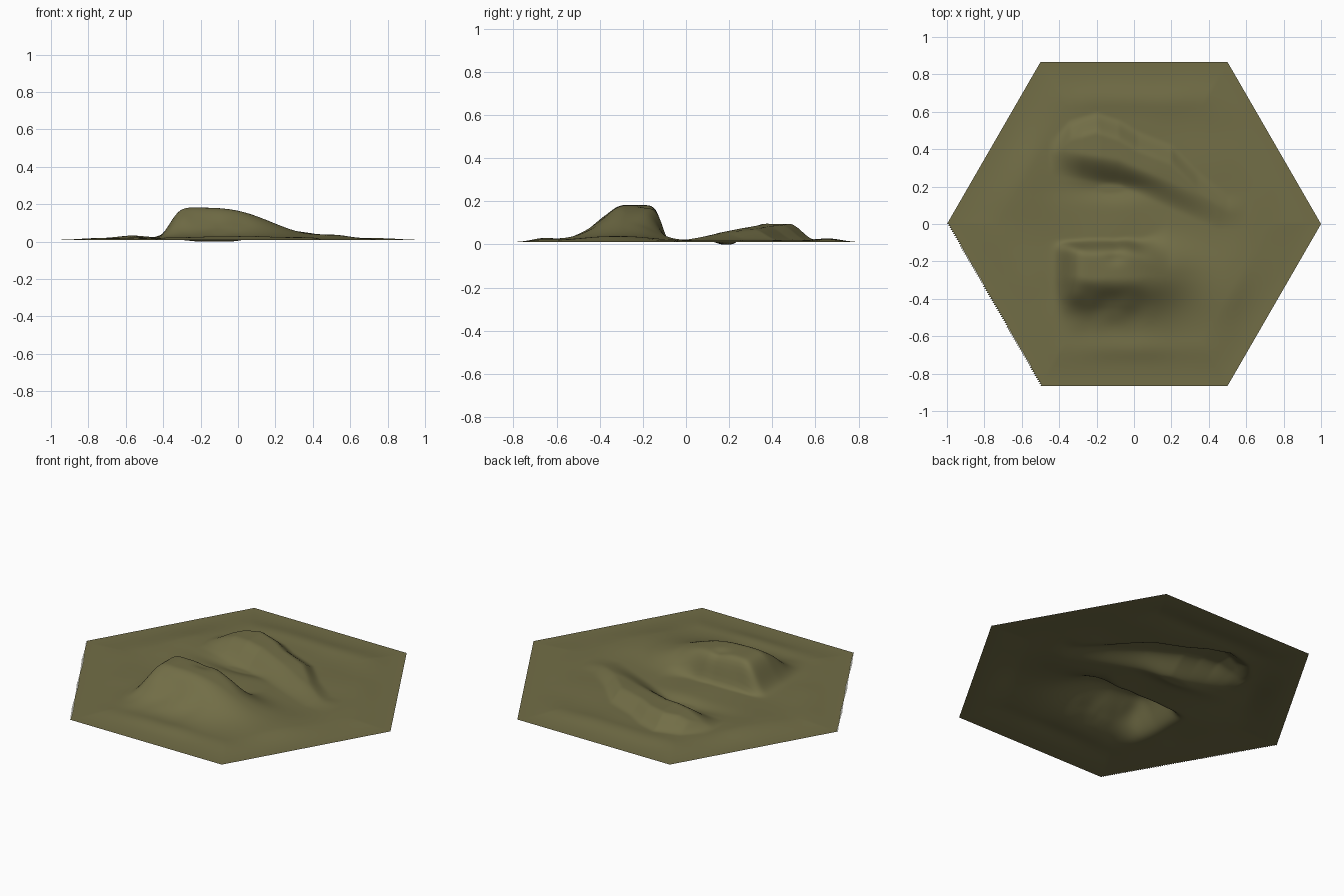
import bpy, bmesh, math
from mathutils import Vector, noise

if "Cube" in bpy.data.objects:
    bpy.data.objects.remove(bpy.data.objects["Cube"])

N = 80                      # grid divisions per hexagon side
H = math.sqrt(3) / 2


def smooth(a, b, t):
    t = min(max((t - a) / (b - a), 0), 1)
    return t * t * (3 - 2 * t)


def fall(d, r_neg, p_neg, r_pos, p_pos):
    """Bell falloff with a different radius and power on each side."""
    r, p = (r_neg, p_neg) if d < 0 else (r_pos, p_pos)
    return math.exp(-(abs(d) / r) ** p)


def bump(x, y, cx, cy, rx, ry, h):
    return h * math.exp(-((x - cx) / rx) ** 2 - ((y - cy) / ry) ** 2)


def curve(t, pts):
    """Smooth interpolation through a few (t, value) points."""
    if t <= pts[0][0]:
        return pts[0][1]
    for (a, va), (b, vb) in zip(pts, pts[1:]):
        if t <= b:
            return va + (vb - va) * (t - a) / (b - a)
    return pts[-1][1]


def cliff_hill(x, y):
    # tall hill: steep broken north face, long ridge to the east
    wob = 0.012 * noise.noise(Vector((x * 9, y * 9, 3)))
    east = smooth(-0.08, 0.2, x)
    along = fall(x + 0.22, 0.155, 4, 0.46, 3)
    across = fall(y + 0.28 + wob * (1 - east), 0.16 + 0.02 * east, 2,
                  0.17 - 0.01 * east, 10 - 7.5 * east)
    return 0.162 * along * across


def low_hill(x, y):
    # low curved bank: steep south face, rounded north-west knob
    h = curve(x, [(-0.45, 0), (-0.36, .04), (-0.28, .068), (-0.18, .076), (-0.05, .068),
                  (0.12, .056), (0.3, .038), (0.45, .018), (0.6, 0)])
    foot = curve(x, [(-0.4, .25), (-0.2, .22), (-0.08, .20), (0.15, .10), (0.45, -0.03)])
    edge = curve(x, [(-0.42, .47), (-0.34, .55), (-0.2, .59), (-0.08, .55), (0.02, .49),
                     (0.2, .42), (0.34, .28), (0.5, .16)])
    return h * smooth(foot, foot + 0.15, y) * (1 - smooth(edge - 0.11, edge + 0.01, y))


def height(x, y):
    rim = max(abs(y), abs(H * x + y / 2), abs(H * x - y / 2)) / H
    inside = 1 - smooth(0.72, 0.97, rim)
    z = 0.013 + cliff_hill(x, y) + low_hill(x, y)
    z += bump(x, y, -0.1, -0.18, 0.05, 0.035, -0.012)      # notch by the summit
    z += bump(x, y, -0.12, 0.19, 0.2, 0.06, -0.024)        # valley hollow
    z += bump(x, y, 0.0, -0.68, 0.3, 0.07, 0.011)          # gentle outer swells
    z += bump(x, y, 0.5, -0.35, 0.14, 0.2, 0.014)
    z += bump(x, y, -0.58, 0.3, 0.12, 0.18, 0.014)
    z += bump(x, y, 0.0, 0.68, 0.4, 0.08, 0.01)
    z += 0.003 * noise.noise(Vector((x * 5, y * 5, 1)))
    return max(0.01 + inside * z - 0.003 * inside, 0)


# hexagonal triangle grid, lifted by the height rule
bm = bmesh.new()
verts = {}
for i in range(-N, N + 1):
    for j in range(-N, N + 1):
        if abs(i + j) <= N:
            x, y = (i + j / 2) / N, j * H / N
            verts[i, j] = bm.verts.new((x, y, height(x, y)))
for (i, j) in verts:
    for tri in (((i, j), (i + 1, j), (i, j + 1)),
                ((i + 1, j), (i + 1, j + 1), (i, j + 1))):
        if all(k in verts for k in tri):
            bm.faces.new([verts[k] for k in tri])

# rest the lowest point on the ground
low = min(v.co.z for v in bm.verts)
for v in bm.verts:
    v.co.z -= low

mesh = bpy.data.meshes.new("terrain_tile")
bm.to_mesh(mesh)
bm.free()
mesh.shade_smooth()

olive = bpy.data.materials.new("olive_ground")
olive.diffuse_color = (0.168, 0.155, 0.062, 1)
olive.use_nodes = True
olive.node_tree.nodes["Principled BSDF"].inputs["Base Color"].default_value = olive.diffuse_color
mesh.materials.append(olive)
tile = bpy.data.objects.new("terrain_tile", mesh)
bpy.context.collection.objects.link(tile)
